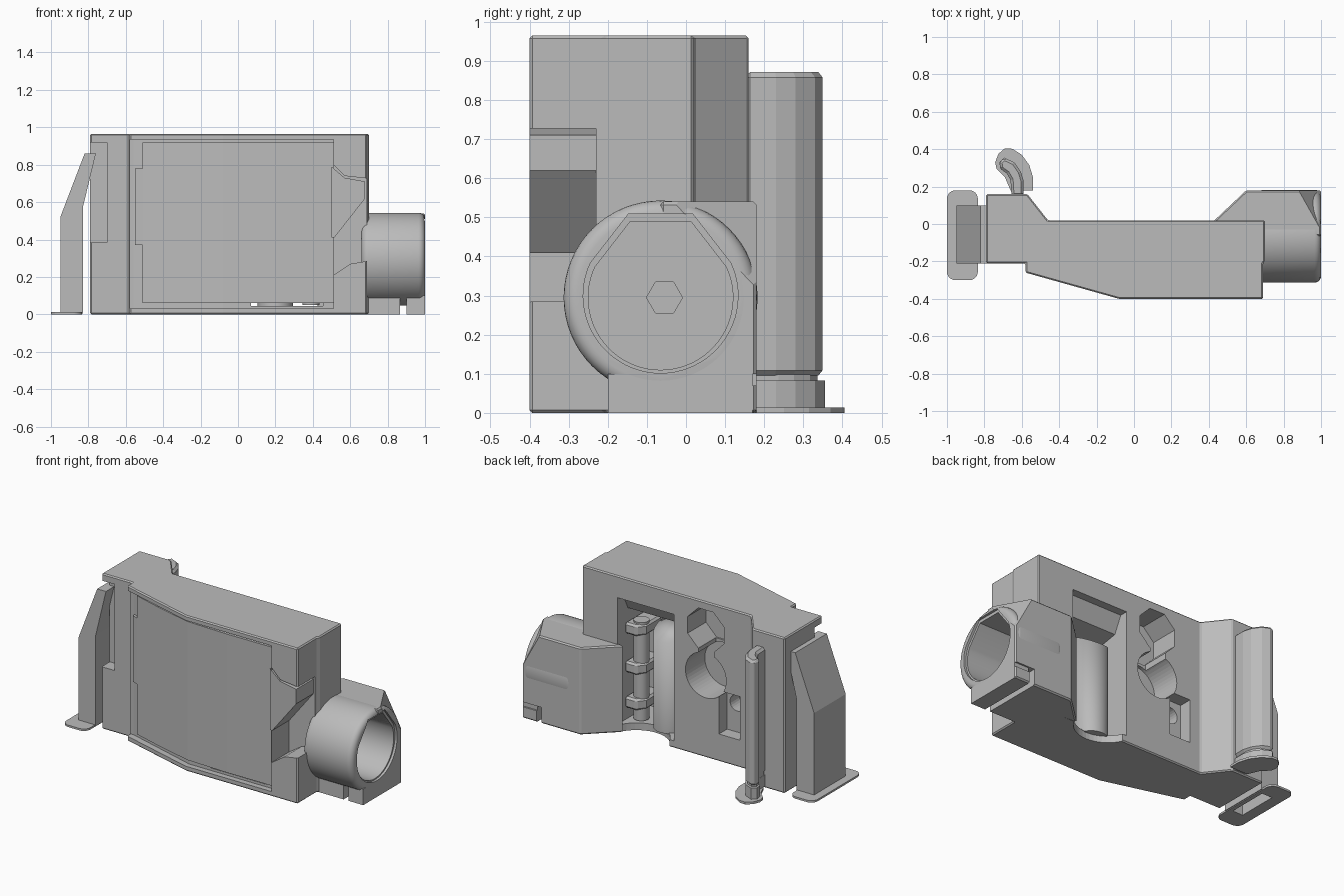
import bpy, bmesh
from math import sin, cos, pi, radians
from mathutils import Vector

old = bpy.data.objects.get("Cube")
if old:
    bpy.data.objects.remove(old, do_unlink=True)

grey = bpy.data.materials.new("plain grey")
grey.use_nodes = True
grey.diffuse_color = (0.5, 0.5, 0.5, 1)
grey.node_tree.nodes["Principled BSDF"].inputs["Base Color"].default_value = (0.5, 0.5, 0.5, 1)


def activate(ob):
    bpy.ops.object.select_all(action='DESELECT')
    ob.select_set(True)
    bpy.context.view_layer.objects.active = ob


def apply(ob, mod):
    activate(ob)
    bpy.ops.object.modifier_apply(modifier=mod.name)


def prism(name, pts, lo, hi, axis='z', bevel=0, segments=1, smooth=False):
    """Extrude a 2D outline along one axis: z uses (x,y), y uses (x,z), x uses (y,z)."""
    place = {'z': lambda u, v, w: (u, v, w),
             'y': lambda u, v, w: (u, w, v),
             'x': lambda u, v, w: (w, u, v)}[axis]
    bm = bmesh.new()
    face = bm.faces.new([bm.verts.new(place(u, v, lo)) for u, v in pts])
    side = bmesh.ops.extrude_face_region(bm, geom=[face])
    shift = Vector(place(0, 0, hi - lo))
    moved = [g for g in side['geom'] if isinstance(g, bmesh.types.BMVert)]
    bmesh.ops.translate(bm, vec=shift, verts=moved)
    bmesh.ops.recalc_face_normals(bm, faces=bm.faces)
    mesh = bpy.data.meshes.new(name)
    bm.to_mesh(mesh)
    bm.free()
    mesh.materials.append(grey)
    ob = bpy.data.objects.new(name, mesh)
    bpy.context.collection.objects.link(ob)
    if bevel:
        mod = ob.modifiers.new("bevel", 'BEVEL')
        mod.width, mod.segments, mod.limit_method = bevel, segments, 'ANGLE'
        mod.angle_limit = radians(40)
        apply(ob, mod)
    if smooth:
        activate(ob)
        bpy.ops.object.shade_smooth_by_angle(angle=radians(30))
    return ob


def rect(a, b, c, d):
    return [(a, c), (b, c), (b, d), (a, d)]


def arc(u, v, r, start=0, end=360, n=48):
    count = n if end - start == 360 else n + 1
    return [(u + r * cos(radians(start + (end - start) * i / n)),
             v + r * sin(radians(start + (end - start) * i / n))) for i in range(count)]


def rounded(a, b, c, d, r):
    return (arc(b - r, d - r, r, 0, 90, 6) + arc(a + r, d - r, r, 90, 180, 6)
            + arc(a + r, c + r, r, 180, 270, 6) + arc(b - r, c + r, r, 270, 360.01, 6))


def scaled(pts, k):
    cu = sum(p[0] for p in pts) / len(pts)
    cv = sum(p[1] for p in pts) / len(pts)
    return [(cu + (u - cu) * k, cv + (v - cv) * k) for u, v in pts]


def cut(ob, *spec):
    tool = prism("cutter", *spec)
    tool.hide_render = True
    mod = ob.modifiers.new("cut", 'BOOLEAN')
    mod.operation, mod.solver, mod.object = 'DIFFERENCE', 'EXACT', tool
    apply(ob, mod)
    bpy.data.objects.remove(tool, do_unlink=True)


def slice_off(ob, a, b, c, away):
    """Remove the corner lying on the 'away' side of the plane through three points."""
    a, b, c = Vector(a), Vector(b), Vector(c)
    normal = (b - a).cross(c - a)
    if normal.dot(Vector(away)) < 0:
        normal = -normal
    bm = bmesh.new()
    bm.from_mesh(ob.data)
    out = bmesh.ops.bisect_plane(bm, geom=bm.verts[:] + bm.edges[:] + bm.faces[:],
                                 plane_co=a, plane_no=normal, clear_outer=True)
    edges = [g for g in out['geom_cut'] if isinstance(g, bmesh.types.BMEdge)]
    bmesh.ops.holes_fill(bm, edges=edges)
    bmesh.ops.recalc_face_normals(bm, faces=bm.faces)
    bm.to_mesh(ob.data)
    bm.free()


# Main body with bevelled outline
outline = [(-.79, -.21), (-.58, -.21), (-.58, -.26), (-.08, -.4), (.69, -.4), (.69, -.21),
           (.7, -.2), (.7, .02), (-.46, .02), (-.57, .16), (-.79, .16)]
body = prism("body", outline, 0, .965, 'z', .014)

# Front recess between the top and bottom rims, and the notch at the front corner
cut(body, [(-.595, -.5), (.51, -.5), (.51, -.365), (-.08, -.365), (-.56, -.225), (-.595, -.225)],
    .03, .935)
cut(body, [(.51, .21), (.6, .27), (.75, .295), (.75, .72), (.57, .74), (.51, .8)], -.5, -.23, 'y')
cut(body, rect(-.85, -.7, .385, .92), -.3, -.13, 'y')

# Openings in the back: slot, eight-sided pocket, round pocket, neck, square pocket
cut(body, rect(.07, .455, .045, .83), -.45, .1, 'y')
cut(body, arc(.27, .1, .19), -.1, .25)
cut(body, arc(-.15, .79, .135, 22.5, 382.5, 8), -.16, .1, 'y')
cut(body, arc(-.15, .51, .14), -.17, .1, 'y')
cut(body, rect(-.21, -.1, .55, .75), -.15, .1, 'y')
cut(body, rect(-.385, -.24, .17, .44), -.06, .1, 'y')
cut(body, arc(-.31, .35, .05, 0, 360, 24), -.15, .1, 'y')

# Front panel with its side tab, and the corner wedge
prism("front_panel", [(-.51, -.262), (-.3, -.325), (-.08, -.38), (.2, -.39), (.51, -.388),
                      (.51, -.355), (-.08, -.345), (-.51, -.22)], .06, .92)
prism("panel_tab", [(-.55, -.245), (-.51, -.26), (-.51, -.2), (-.55, -.2)], .37, .78)
prism("corner_wedge", [(.5, .41), (.515, .41), (.68, .62), (.68, .71), (.57, .73), (.5, .79)],
      -.4, -.2, 'y')

# Parts inside the back slot
roller = prism("slot_column", arc(.2, -.13, .095), .04, .7, 'z', 0, 1, True)
slice_off(roller, (.2, -.225, .7), (.3, -.225, .7), (.2, -.035, .6), (0, 0, 1))
prism("slot_bridge", [(-.25, .7), (-.08, .73), (-.03, .83), (-.25, .83)], .07, .455, 'x')
prism("slot_back", rect(.07, .455, -.28, -.24), .07, .83)
for z in (.12, .34, .58):
    prism("slot_rib", [(.46, -.25), (.34, -.25), (.34, -.1), (.38, -.05), (.46, -.05)], z, z + .07,
          'z', .012)
prism("slot_pin", arc(.39, -.12, .045, 0, 360, 24), .05, .66, 'z', 0, 1, True)

# Side tube with its housing, base and foot
CY, CZ = -.065, .295
tube = prism("side_tube", arc(CY, CZ, .248, 0, 360, 64), .66, 1, 'x', .035, 5)
housing = prism("tube_housing", [(.42, .01), (.6, .18), (1, .18), (1, CY), (.6, CY), (.6, 0)],
                0, .54, 'z', .008)
slice_off(housing, (.88, .18, .54), (.97, .02, .54), (1, .18, .32), (1, 1, 1))
cut(housing, rect(.865, .9, -.1, .1), -.3, .3, 'y')
cut(housing, rect(.89, 1.1, .07, .1), -.3, .3, 'y')
base = prism("tube_base", rect(.66, .865, -.2, .17), 0, .12)
foot = prism("tube_foot", rect(.9, 1, -.2, .17), 0, .1)

# Bore with a flat-topped round section and a six-sided socket at its end
bore = arc(CY, CZ, .185, 155, 385, 44) + [(.012, .49), (-.142, .49)]
for part in (tube, housing, foot, base):
    cut(part, bore, .73, 1.1, 'x')
    cut(part, scaled(bore, 1.07), .985, 1.1, 'x')
for part in (tube, housing, body):
    cut(part, arc(CY + .01, CZ, .046, 0, 360, 6), .64, .8, 'x')
for part in (tube,):
    activate(part)
    bpy.ops.object.shade_smooth_by_angle(angle=radians(30))

# Clip arm and its flat foot plate, both open underneath
arm = prism("clip_arm", [(-.95, .005), (-.95, .52), (-.82, .86), (-.76, .86), (-.83, .57),
                         (-.83, .005)], -.21, .1, 'y')
clip_plate = prism("clip_plate", rounded(-1, -.835, -.3, .18, .045), 0, .012)
for part in (arm, clip_plate):
    cut(part, rect(-.93, -.86, -.18, .07), -.1, .45)

# Curved hook post on the back with neck, collar and flange
post = [(-.59, .15), (-.59, .23), (-.605, .28), (-.64, .33), (-.695, .355), (-.72, .33),
        (-.715, .295), (-.68, .27), (-.66, .235), (-.655, .15)]
flange = [(-.54, .18), (-.54, .25), (-.56, .315), (-.6, .37), (-.65, .402), (-.69, .405),
          (-.725, .375), (-.742, .33), (-.735, .295), (-.69, .25), (-.66, .18)]
prism("hook_post", post, .095, .872, 'z', .014)
prism("hook_neck", scaled(post, .8), .06, .12)
prism("hook_collar", post, .01, .083)
prism("hook_flange", flange, 0, .014)
